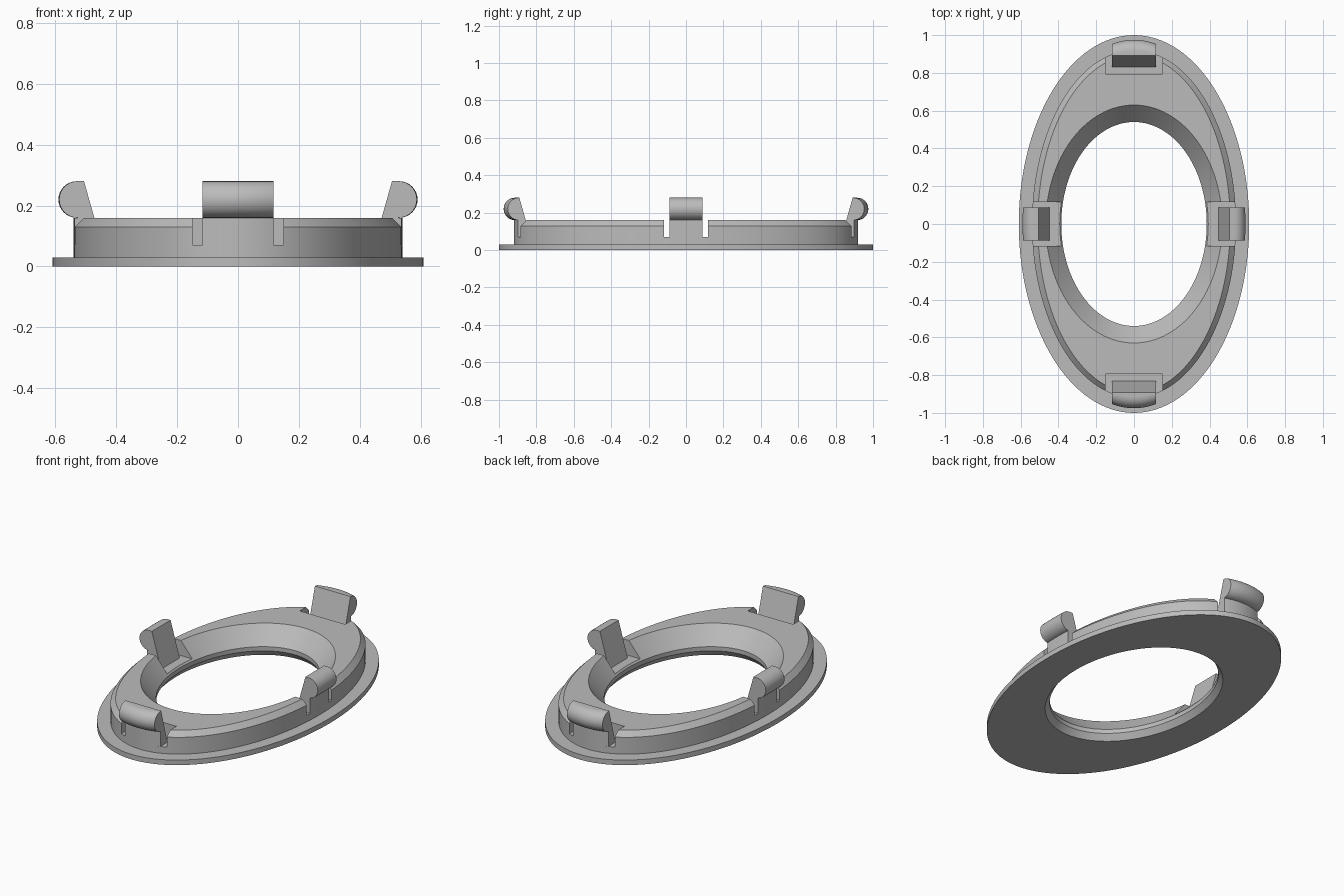
import bpy, bmesh, math
from mathutils import Matrix

if "Cube" in bpy.data.objects:
    bpy.data.objects.remove(bpy.data.objects["Cube"])

grey = bpy.data.materials.new("plastic grey")
grey.diffuse_color = (0.5, 0.5, 0.5, 1)
grey.use_nodes = True
grey.node_tree.nodes["Principled BSDF"].inputs["Base Color"].default_value = grey.diffuse_color


def make_object(name, bm):
    bmesh.ops.recalc_face_normals(bm, faces=bm.faces)
    mesh = bpy.data.meshes.new(name)
    bm.to_mesh(mesh)
    bm.free()
    mesh.materials.append(grey)
    ob = bpy.data.objects.new(name, mesh)
    bpy.context.collection.objects.link(ob)
    return ob


def smooth(ob):
    bpy.ops.object.select_all(action='DESELECT')
    ob.select_set(True)
    bpy.context.view_layer.objects.active = ob
    bpy.ops.object.shade_smooth_by_angle(angle=math.radians(25))


# Oval bezel: closed cross-section of (x radius, y radius, z) swept round
PROFILE = [(0.61, 1.0, 0), (0.61, 1.0, 0.03), (0.54, 0.92, 0.03),
           (0.54, 0.92, 0.13), (0.51, 0.893, 0.16), (0.467, 0.63, 0.16),
           (0.385, 0.54, 0.06), (0.385, 0.54, 0.035), (0.41, 0.565, 0)]
SEGMENTS = 128
bm = bmesh.new()
rings = []
for rx, ry, z in PROFILE:
    angles = [2 * math.pi * i / SEGMENTS for i in range(SEGMENTS)]
    rings.append([bm.verts.new((rx * math.cos(a), ry * math.sin(a), z)) for a in angles])
for k, ring in enumerate(rings):
    nxt = rings[(k + 1) % len(rings)]
    for i in range(SEGMENTS):
        j = (i + 1) % SEGMENTS
        bm.faces.new((ring[i], ring[j], nxt[j], nxt[i]))
bezel = make_object("bezel", bm)

# Notches around the four clips: centre, size
for cx, cy, sx, sy in [(0.5, 0, 0.4, 0.235), (-0.5, 0, 0.4, 0.235),
                       (0, 0.945, 0.30, 0.30), (0, -0.945, 0.30, 0.30)]:
    bm = bmesh.new()
    bmesh.ops.create_cube(bm, size=1, matrix=Matrix.Translation((cx, cy, 0.17))
                          @ Matrix.Diagonal((sx, sy, 0.2, 1)))
    cutter = make_object("notch_cutter", bm)
    cutter.hide_render = True
    mod = bezel.modifiers.new("notch", 'BOOLEAN')
    mod.operation = 'DIFFERENCE'
    mod.solver = 'EXACT'
    mod.object = cutter
    bpy.context.view_layer.objects.active = bezel
    bpy.ops.object.modifier_apply(modifier=mod.name)
    bpy.data.objects.remove(cutter)
smooth(bezel)


# Spring clip: flat sloping inner face, rounded outer lip following the oval
def clip(name, wall, across, half_width, turn):
    c = wall - 0.01 if wall < 0.7 else wall - 0.005
    inner_top = c - 0.024
    outline = [(inner_top - 0.061, 0.065, 0), (inner_top, 0.28, 0)]
    for i in range(17):
        a = math.pi / 2 - math.pi * i / 16
        outline.append((c + 0.06 * math.cos(a), 0.22 + 0.06 * math.sin(a), 1))
    outline += [(wall, 0.16, 1), (wall, 0.065, 1)]
    bm = bmesh.new()
    sections = []
    steps = 12
    for s in range(steps + 1):
        t = half_width * (2 * s / steps - 1)
        drop = wall * (1 - math.sqrt(1 - (t / across) ** 2))
        sections.append([bm.verts.new((r - drop * follow, t, z)) for r, z, follow in outline])
    n = len(outline)
    for a, b in zip(sections, sections[1:]):
        for i in range(n):
            j = (i + 1) % n
            bm.faces.new((a[i], a[j], b[j], b[i]))
    bm.faces.new(sections[0])
    bm.faces.new(sections[-1])
    bmesh.ops.rotate(bm, verts=bm.verts, matrix=Matrix.Rotation(turn, 3, 'Z'))
    smooth(make_object(name, bm))


clip("right_clip", 0.54, 0.92, 0.088, 0)
clip("left_clip", 0.54, 0.92, 0.088, math.pi)
clip("back_clip", 0.92, 0.54, 0.117, math.pi / 2)
clip("front_clip", 0.92, 0.54, 0.117, -math.pi / 2)
